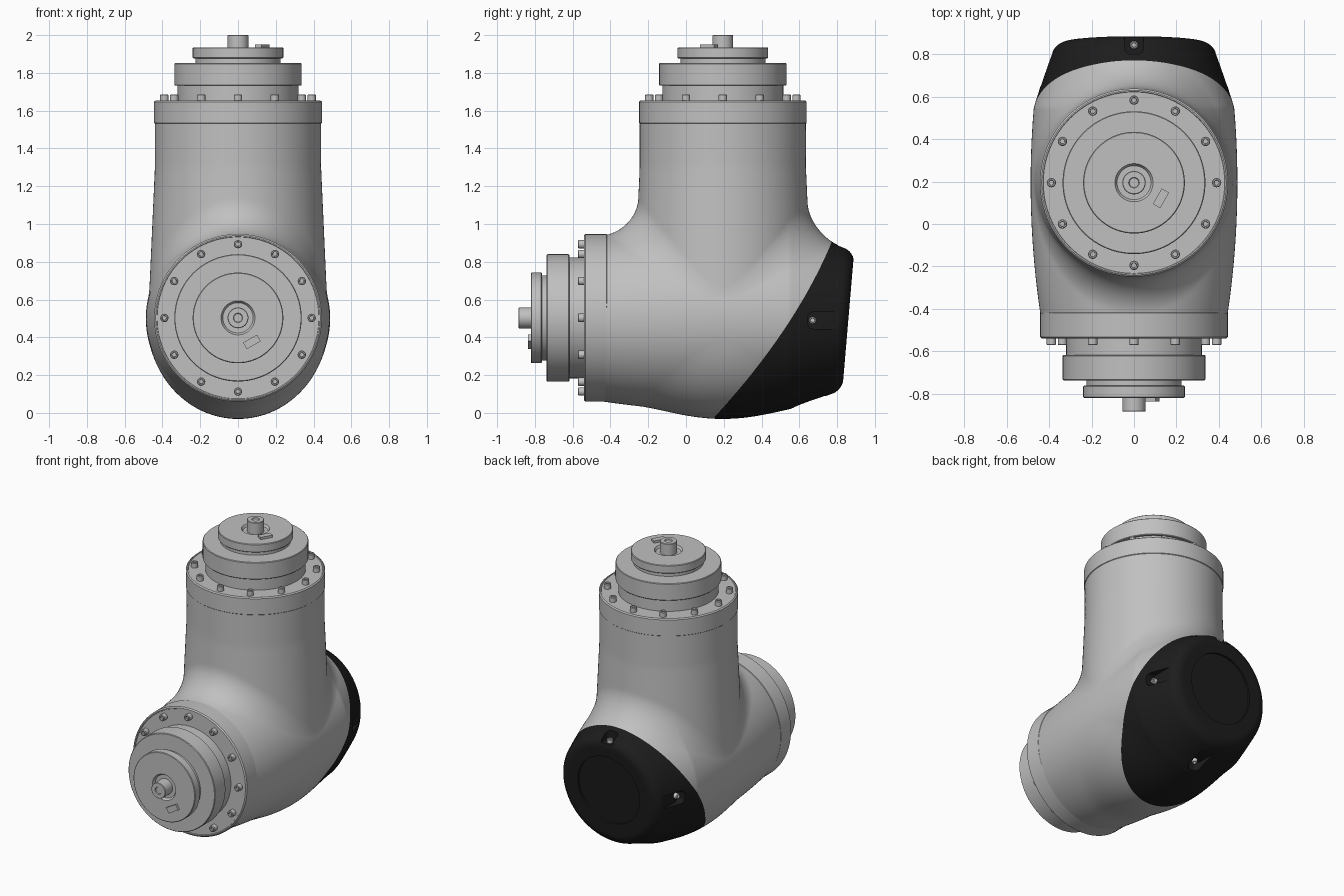
import bpy, bmesh
from math import radians, hypot, sin, cos, pi
from mathutils import Matrix, Vector

if "Cube" in bpy.data.objects:
    bpy.data.objects.remove(bpy.data.objects["Cube"])

AXIS_Z, AXIS_Y = 0.5, 0.195      # heights of the lying barrel and upright tube axes


def material(name, value):
    m = bpy.data.materials.new(name)
    m.use_nodes = True
    m.diffuse_color = (value, value, value, 1)
    bsdf = m.node_tree.nodes["Principled BSDF"]
    bsdf.inputs["Base Color"].default_value = (value, value, value, 1)
    bsdf.inputs["Roughness"].default_value = 0.5
    return m


GREY = material("light grey", 0.53)
BLACK = material("cap black", 0.012)
STEEL = material("screw steel", 0.6)


def to_object(bm, name, mat, matrix=Matrix()):
    me = bpy.data.meshes.new(name)
    bm.to_mesh(me)
    bm.free()
    me.materials.append(mat)
    ob = bpy.data.objects.new(name, me)
    bpy.context.collection.objects.link(ob)
    ob.matrix_world = matrix
    return ob


def smooth(ob, angle=30):
    bpy.ops.object.select_all(action='DESELECT')
    ob.select_set(True)
    bpy.context.view_layer.objects.active = ob
    bpy.ops.object.shade_smooth_by_angle(angle=radians(angle))


def revolve(name, profile, mat, matrix, steps=96):
    """Lathe a (radius, height) profile around local z."""
    bm = bmesh.new()
    vs = [bm.verts.new((r, 0, h)) for r, h in profile]
    es = [bm.edges.new(p) for p in zip(vs, vs[1:])]
    bmesh.ops.spin(bm, geom=vs + es, cent=(0, 0, 0), axis=(0, 0, 1),
                   angle=2 * pi, steps=steps, use_merge=True)
    bmesh.ops.remove_doubles(bm, verts=bm.verts, dist=1e-5)
    bmesh.ops.recalc_face_normals(bm, faces=bm.faces)
    ob = to_object(bm, name, mat, matrix)
    smooth(ob)
    return ob


# ---- housing: barrel and tube blended with a fillet ----
def blend(a, b, r):
    return max(r, min(a, b)) - hypot(max(r - a, 0), max(r - b, 0))


def housing_field(p):
    x, y, z = p.x, p.y - AXIS_Y, p.z - AXIS_Z
    barrel_rad = hypot(x, z)
    barrel = barrel_rad - (0.488 - 0.12 * y * y - 0.22 * max(p.y - 0.55, 0))
    tube_rad = hypot(x, y, min(z, 0))
    taper = min(max((1.3 - p.z) / 0.8, 0), 1)
    tube = tube_rad - (0.44 + 0.036 * taper)
    # the fillet fades out where both walls are tangent
    facing = x * x / max(barrel_rad * tube_rad, 1e-6)
    d = blend(barrel, tube, 0.17 * max(1 - facing, 0))
    back = p.y - 0.86 - 0.085 * z
    d = -blend(-d, -back, 0.05)
    return max(d, p.z - 1.62, -0.51 - p.y)


bm = bmesh.new()
bmesh.ops.create_icosphere(bm, subdivisions=7, radius=1)
centre = Vector((0, 0.2, 0.6))
for v in bm.verts:
    ray = v.co.normalized()
    lo, hi = 0.0, 1.7
    for _ in range(15):
        mid = (lo + hi) / 2
        if housing_field(centre + ray * mid) < 0:
            lo = mid
        else:
            hi = mid
    v.co = centre + ray * lo
housing = to_object(bm, "housing", GREY)

# ---- cutters for the cap: round recess and four screw slots ----
# (turn about the barrel axis, start y, end y, floor radius, screw y)
SLOTS = [(90, 0.645, 0.95, 0.385, 0.67), (-90, 0.645, 0.95, 0.385, 0.67),
         (0, 0.80, 0.95, 0.34, 0.845), (180, 0.57, 0.95, 0.40, 0.60)]


def around_barrel(turn):
    return Matrix.Translation((0, 0, AXIS_Z - 0.01)) @ Matrix.Rotation(radians(turn), 4, 'Y')


bm = bmesh.new()
tilt = Vector((0, 1, -0.085)).to_track_quat('Z', 'Y').to_matrix().to_4x4()
bmesh.ops.create_cone(bm, cap_ends=True, segments=72, radius1=0.24, radius2=0.24, depth=0.2,
                      matrix=Matrix.Translation((0, 0.945, AXIS_Z - 0.01)) @ tilt)
for turn, y0, y1, floor, _ in SLOTS:
    part = bmesh.new()
    bmesh.ops.create_cube(part, size=1, matrix=Matrix.Diagonal((0.09, y1 - y0, 0.3, 1)))
    upright = [e for e in part.edges if abs(e.verts[0].co.z - e.verts[1].co.z) > 0.1]
    bmesh.ops.bevel(part, geom=upright, offset=0.03, segments=5, affect='EDGES', profile=0.5)
    part.transform(around_barrel(turn) @ Matrix.Translation((0, (y0 + y1) / 2, floor + 0.15)))
    tmp = bpy.data.meshes.new("slot_tmp")
    part.to_mesh(tmp)
    part.free()
    bm.from_mesh(tmp)
    bpy.data.meshes.remove(tmp)
cutter = to_object(bm, "cap_cutter", BLACK)
cutter.hide_render = True

bpy.ops.object.select_all(action='DESELECT')
housing.select_set(True)
bpy.context.view_layer.objects.active = housing
mod = housing.modifiers.new("slots", 'BOOLEAN')
mod.operation, mod.solver, mod.object = 'DIFFERENCE', 'EXACT', cutter
bpy.ops.object.modifier_apply(modifier=mod.name)
bpy.data.objects.remove(cutter)


# ---- split into grey housing and black cap along a curved oblique seam ----
def seam(z):
    t = (z - 0.01) / 0.94
    return 0.18 + 0.61 * t + 0.24 * t * (1 - t)


def side_of_seam(keep_cap):
    bm = bmesh.new()
    bm.from_mesh(housing.data)
    for v in bm.verts:
        v.co.y -= seam(v.co.z)
    bmesh.ops.bisect_plane(bm, geom=bm.verts[:] + bm.edges[:] + bm.faces[:], dist=1e-6,
                           plane_co=(0, 0, 0), plane_no=(0, 1, 0),
                           clear_inner=keep_cap, clear_outer=not keep_cap)
    for v in bm.verts:
        v.co.y += seam(v.co.z)
    for f in bm.faces:
        f.material_index = 0
    return bm


smooth(to_object(side_of_seam(False), "elbow_housing", GREY))
smooth(to_object(side_of_seam(True), "rear_cap", BLACK))
bpy.data.objects.remove(housing)

# ---- screws with a socket, shared by flanges and slots ----
def screw_profile(r, h):
    return [(0, -0.02), (r, -0.02), (r, h - 0.004), (r - 0.004, h),
            (r * 0.55, h), (r * 0.5, h - 0.012), (0, h - 0.012)]


for i, (turn, _, _, floor, y) in enumerate(SLOTS):
    revolve(f"cap_screw_{i + 1}", screw_profile(0.02, 0.025), STEEL,
            around_barrel(turn) @ Matrix.Translation((0, y, floor)), 20)

# ---- output drive: flange, stepped rings and shaft, used on both ends ----
FLANGE = [(0, 0.02), (0.41, 0.02), (0.437, 0), (0.444, 0.006), (0.444, 0.118),
          (0.436, 0.125), (0.430, 0.125), (0.428, 0.121), (0, 0.121)]
DRIVE = [(0, 0.11), (0.32, 0.11), (0.32, 0.203), (0.333, 0.203), (0.337, 0.207),
         (0.337, 0.319), (0.333, 0.323), (0.225, 0.323), (0.225, 0.348), (0.236, 0.348),
         (0.24, 0.352), (0.24, 0.402), (0.236, 0.406), (0.09, 0.406), (0.08, 0.390),
         (0.055, 0.390), (0.055, 0.468), (0.052, 0.471), (0.025, 0.471), (0.022, 0.464),
         (0, 0.464)]


def output_drive(name, matrix, tag_angle):
    revolve(name + "_flange", FLANGE, GREY, matrix)
    revolve(name + "_drive", DRIVE, GREY, matrix)
    bolt = None
    for i in range(12):
        a = i * pi / 6
        place = matrix @ Matrix.Translation((0.39 * cos(a), 0.39 * sin(a), 0.121))
        if bolt is None:
            bolt = revolve(name + "_bolt", screw_profile(0.022, 0.036), GREY, place, 20)
        else:
            copy = bpy.data.objects.new(name + "_bolt", bolt.data)
            bpy.context.collection.objects.link(copy)
            copy.matrix_world = place
    # small raised tag beside the shaft
    bm = bmesh.new()
    bmesh.ops.create_cube(bm, size=1, matrix=Matrix.Translation((0.147, 0, 0.41))
                          @ Matrix.Diagonal((0.04, 0.085, 0.024, 1)))
    to_object(bm, name + "_tag", GREY, matrix @ Matrix.Rotation(radians(tag_angle), 4, 'Z'))


output_drive("upper", Matrix.Translation((0, AXIS_Y, 1.529)), -30)
output_drive("front", Matrix.Translation((0, -0.415, AXIS_Z + 0.003))
             @ Matrix.Rotation(pi / 2, 4, 'X'), -60)
